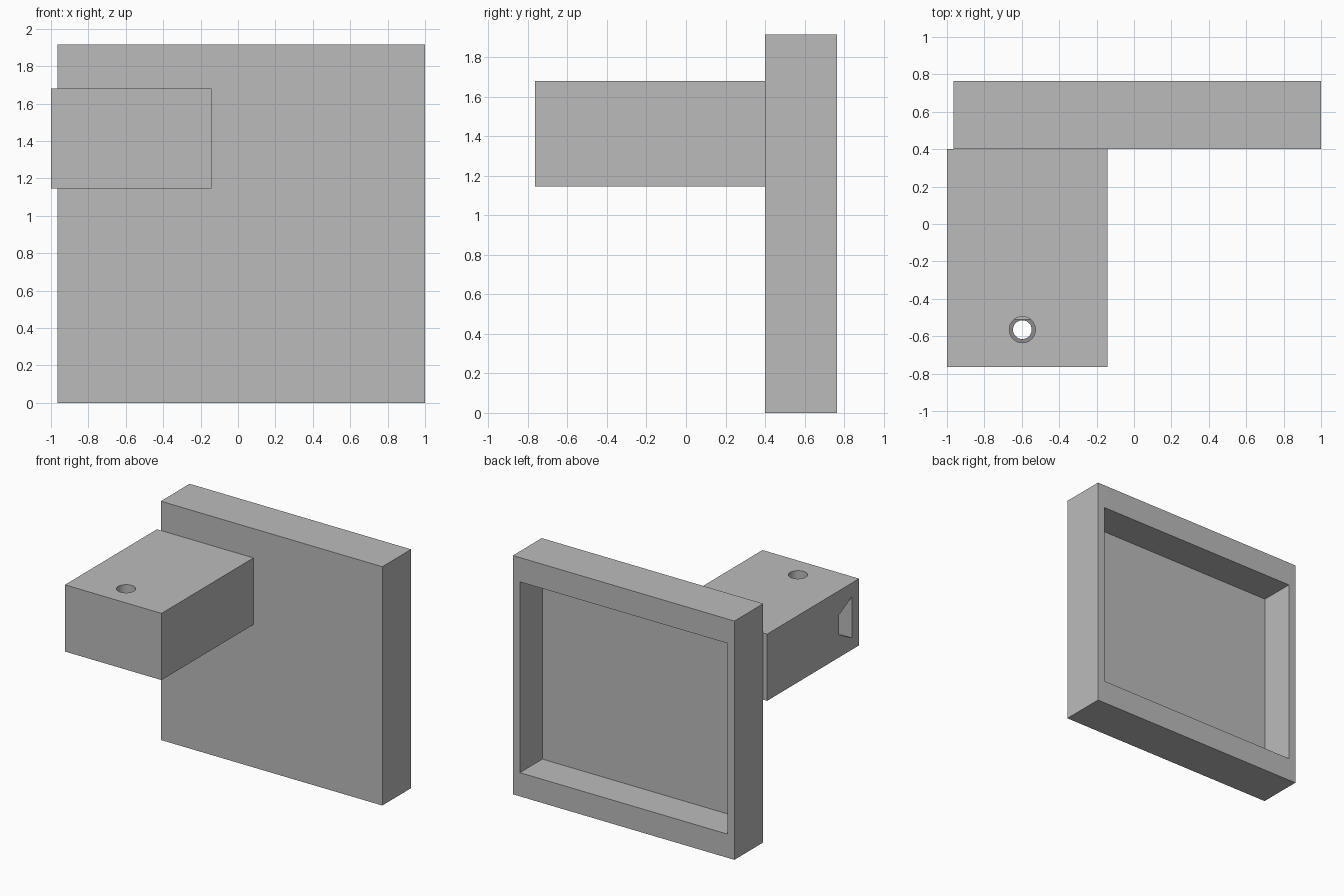
import bpy, bmesh
from mathutils import Matrix, Vector

default = bpy.data.objects.get("Cube")
if default:
    bpy.data.objects.remove(default, do_unlink=True)

grey = bpy.data.materials.new("plain grey")
grey.use_nodes = True
colour = (0.5, 0.5, 0.5, 1)
grey.diffuse_color = colour
grey.node_tree.nodes["Principled BSDF"].inputs["Base Color"].default_value = colour


def finish(name, bm):
    bmesh.ops.recalc_face_normals(bm, faces=bm.faces[:])
    mesh = bpy.data.meshes.new(name)
    bm.to_mesh(mesh)
    bm.free()
    mesh.materials.append(grey)
    obj = bpy.data.objects.new(name, mesh)
    bpy.context.collection.objects.link(obj)
    return obj


def box(name, low, high):
    low, high = Vector(low), Vector(high)
    bm = bmesh.new()
    bmesh.ops.create_cube(bm, size=1)
    bmesh.ops.scale(bm, vec=high - low, verts=bm.verts[:])
    bmesh.ops.translate(bm, vec=(low + high) / 2, verts=bm.verts[:])
    return finish(name, bm)


def cylinder(name, x, y, radius, z0, z1):
    bm = bmesh.new()
    bmesh.ops.create_cone(bm, cap_ends=True, segments=48, radius1=radius, radius2=radius,
                          depth=z1 - z0, matrix=Matrix.Translation((x, y, (z0 + z1) / 2)))
    return finish(name, bm)


def prism_x(name, profile, x0, x1):
    bm = bmesh.new()
    face = bm.faces.new([bm.verts.new((x0, y, z)) for y, z in profile])
    ext = bmesh.ops.extrude_face_region(bm, geom=[face])
    moved = [g for g in ext["geom"] if isinstance(g, bmesh.types.BMVert)]
    bmesh.ops.translate(bm, vec=(x1 - x0, 0, 0), verts=moved)
    return finish(name, bm)


def cut(target, cutter):
    cutter.hide_render = True
    mod = target.modifiers.new("cut", "BOOLEAN")
    mod.operation = "DIFFERENCE"
    mod.solver = "EXACT"
    mod.object = cutter
    bpy.context.view_layer.objects.active = target
    bpy.ops.object.modifier_apply(modifier=mod.name)
    bpy.data.objects.remove(cutter, do_unlink=True)


# Square plate with a shallow tray recessed into its back
plate = box("back_plate", (-0.965, 0.4, 0), (1, 0.765, 1.915))
cut(plate, box("recess_cutter", (-0.902, 0.48, 0.19), (0.938, 0.9, 1.72)))

# Arm block standing out from the front of the plate
arm = box("arm_block", (-1, -0.765, 1.145), (-0.143, 0.4, 1.68))

# Tapered side pocket, then a stepped vertical hole through it
pocket = [(-0.675, 1.24), (-0.51, 1.325), (-0.51, 1.485), (-0.675, 1.57)]
cut(arm, prism_x("pocket_cutter", pocket, -1.1, -0.5))
cut(arm, cylinder("upper_hole_cutter", -0.597, -0.565, 0.07, 1.4, 1.8))
cut(arm, cylinder("lower_hole_cutter", -0.597, -0.565, 0.05, 1.0, 1.5))

# Smooth the hole walls while keeping the edges crisp
bpy.ops.object.select_all(action="DESELECT")
arm.select_set(True)
bpy.context.view_layer.objects.active = arm
bpy.ops.object.shade_smooth_by_angle()
